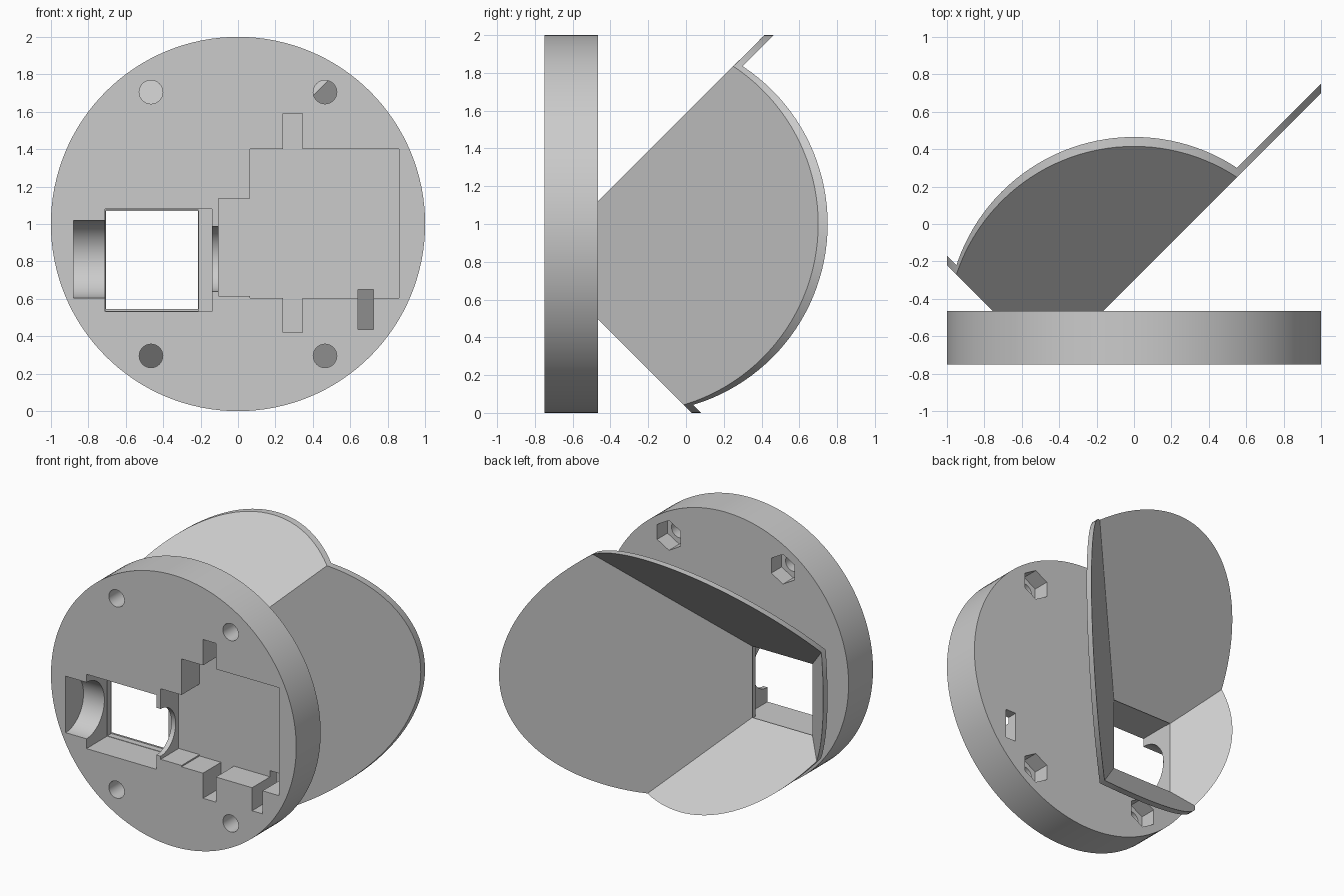
import bpy, bmesh, math
from mathutils import Matrix, Vector

cube = bpy.data.objects.get("Cube")
if cube:
    bpy.data.objects.remove(cube, do_unlink=True)

grey = bpy.data.materials.new("light grey plastic")
grey.use_nodes = True
colour = (0.6, 0.6, 0.6, 1)
grey.diffuse_color = colour
grey.node_tree.nodes["Principled BSDF"].inputs["Base Color"].default_value = colour

FRONT, BACK, MID = -0.75, -0.465, 1.0
POCKET = FRONT + 0.21      # floor of the front recesses


def finish(name, bm):
    bmesh.ops.recalc_face_normals(bm, faces=bm.faces)
    mesh = bpy.data.meshes.new(name)
    bm.to_mesh(mesh)
    bm.free()
    obj = bpy.data.objects.new(name, mesh)
    mesh.materials.append(grey)
    bpy.context.collection.objects.link(obj)
    return obj


def frustum(name, near, far, y0, y1):
    """Block between two (x0, x1, z0, z1) rectangles at y0 and y1."""
    bm = bmesh.new()
    loops = []
    for (x0, x1, z0, z1), y in ((near, y0), (far, y1)):
        loops.append([bm.verts.new((x, y, z))
                      for x, z in ((x0, z0), (x1, z0), (x1, z1), (x0, z1))])
    a, b = loops
    bm.faces.new(a)
    bm.faces.new(b)
    for i in range(4):
        j = (i + 1) % 4
        bm.faces.new((a[i], a[j], b[j], b[i]))
    return finish(name, bm)


def box(x0, x1, z0, z1, depth_to):
    rect = (x0, x1, z0, z1)
    return frustum("cutter", rect, rect, FRONT - 0.1, depth_to)


def rod(name, axis, start, end, radius, sides):
    """Cylinder along x or y, starting at a point and ending at a coordinate."""
    start = Vector(start)
    i = "xy".index(axis)
    length = end - start[i]
    centre = start.copy()
    centre[i] += length / 2
    turn = Matrix.Rotation(math.pi / 2, 4, "Y" if axis == "x" else "X")
    bm = bmesh.new()
    bmesh.ops.create_cone(bm, cap_ends=True, segments=sides, radius1=radius,
                          radius2=radius, depth=length,
                          matrix=Matrix.Translation(centre) @ turn)
    return finish(name, bm)


def boolean(obj, tool, operation="DIFFERENCE"):
    tool.hide_render = True
    mod = obj.modifiers.new("cut", "BOOLEAN")
    mod.operation, mod.solver, mod.object = operation, "EXACT", tool
    bpy.context.view_layer.objects.active = obj
    bpy.ops.object.modifier_apply(modifier=mod.name)
    bpy.data.objects.remove(tool, do_unlink=True)


def smooth(obj):
    bpy.ops.object.select_all(action="DESELECT")
    obj.select_set(True)
    bpy.context.view_layer.objects.active = obj
    bpy.ops.object.shade_smooth_by_angle(angle=math.radians(25))


# Round base plate
plate = rod("base_plate", "y", (0, FRONT, MID), BACK, 1.0, 128)

# Screw holes with hexagonal nut pockets behind
for x in (-0.465, 0.465):
    for z in (MID - 0.705, MID + 0.705):
        boolean(plate, rod("cutter", "y", (x, FRONT - 0.1, z), BACK + 0.1, 0.063, 32))
        boolean(plate, rod("cutter", "y", (x, BACK - 0.12, z), BACK + 0.1, 0.11, 6))

# Stepped recess, its tabs, the cable slot, and the window with its ledge
for bounds in (
    (0.065, 0.86, 0.605, 1.40, POCKET),
    (-0.105, 0.10, 0.615, 1.135, POCKET),
    (0.24, 0.345, 0.42, 1.59, POCKET),
    (0.64, 0.725, 0.435, 0.65, BACK + 0.1),
    (-0.71, -0.14, 0.532, 1.08, FRONT + 0.24),
    (-0.708, -0.21, 0.535, 1.075, BACK + 0.1),
):
    boolean(plate, box(*bounds))

# Half-round cradles either side of the window
boolean(plate, rod("cutter", "x", (-0.88, FRONT, 0.812), -0.6, 0.208, 64))
boolean(plate, rod("cutter", "x", (-0.18, FRONT, 0.812), -0.08, 0.174, 64))
smooth(plate)


# Flared square hood, trimmed to the plate's round outline
def flare(rect, grow):
    x0, x1, z0, z1 = rect
    return (x0 - grow, x1 + grow, z0 - grow, z1 + grow)


outer = (-0.755, -0.165, 0.495, 1.12)
inner = flare(outer, -0.05)
hood = frustum("flared_hood", outer, flare(outer, 1.5), BACK, BACK + 1.5)
boolean(hood, frustum("cutter", flare(inner, -0.1), flare(inner, 1.6),
                      BACK - 0.1, BACK + 1.6))
boolean(hood, rod("cutter", "y", (0, BACK - 0.2, MID), BACK + 1.4, 1.0, 128), "INTERSECT")
smooth(hood)
